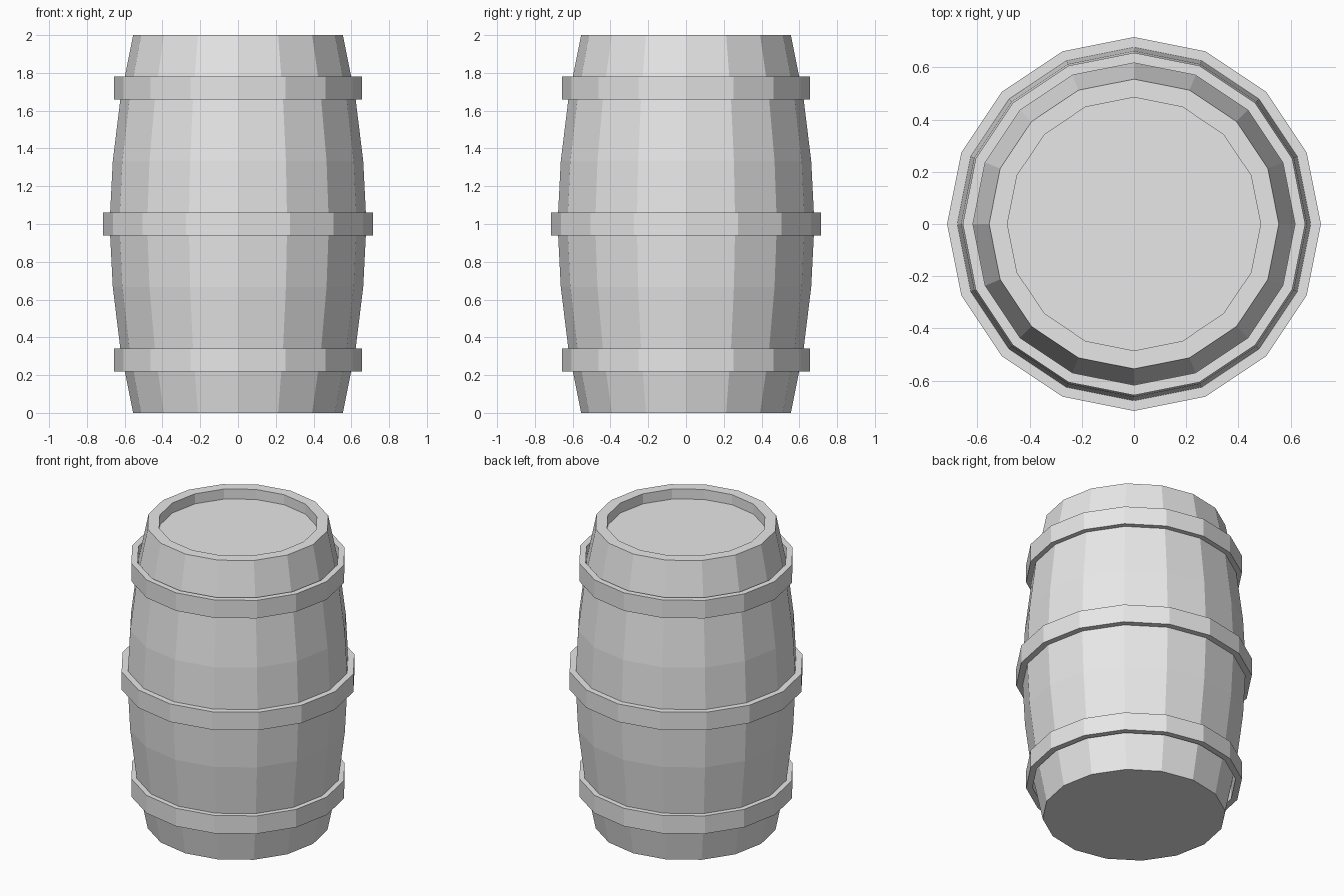
import bpy
import math

SIDES = 16

cube = bpy.data.objects.get("Cube")
if cube:
    bpy.data.objects.remove(cube, do_unlink=True)

# One flat grey for everything
GREY = (0.8, 0.8, 0.8, 1)
grey = bpy.data.materials.new("light_grey")
grey.use_nodes = True
grey.diffuse_color = GREY
grey.node_tree.nodes["Principled BSDF"].inputs["Base Color"].default_value = GREY


def lathe(name, profile, closed):
    """Spin (radius, z) points around z; a closed profile is a ring, an open one is capped."""
    verts = []
    for r, z in profile:
        for i in range(SIDES):
            a = math.tau * i / SIDES
            verts.append((r * math.cos(a), r * math.sin(a), z))
    faces = []
    n = len(profile)
    for k in range(n if closed else n - 1):
        lo, hi = k * SIDES, (k + 1) % n * SIDES
        for i in range(SIDES):
            j = (i + 1) % SIDES
            faces.append((lo + i, lo + j, hi + j, hi + i))
    if not closed:
        faces.append(tuple(reversed(range(SIDES))))
        faces.append(tuple(range((n - 1) * SIDES, n * SIDES)))
    mesh = bpy.data.meshes.new(name)
    mesh.from_pydata(verts, [], faces)
    mesh.materials.append(grey)
    mesh.update()
    obj = bpy.data.objects.new(name, mesh)
    bpy.context.collection.objects.link(obj)
    return obj


# Bulging body with a raised rim around a sunken lid
half = [(0.555, 0), (0.622, 0.333), (0.663, 0.667)]
body = half + [(0.68, 1)] + [(r, 2 - z) for r, z in reversed(half)]
lathe("barrel_body", body + [(0.485, 2), (0.485, 1.933)], closed=False)

# Flat hoops
for name, inner, outer, z in (("lower_hoop", 0.617, 0.656, 0.28),
                              ("middle_hoop", 0.676, 0.716, 1.0),
                              ("upper_hoop", 0.617, 0.656, 1.72)):
    b, t = z - 0.06, z + 0.06
    lathe(name, [(inner, b), (outer, b), (outer, t), (inner, t)], closed=True)
